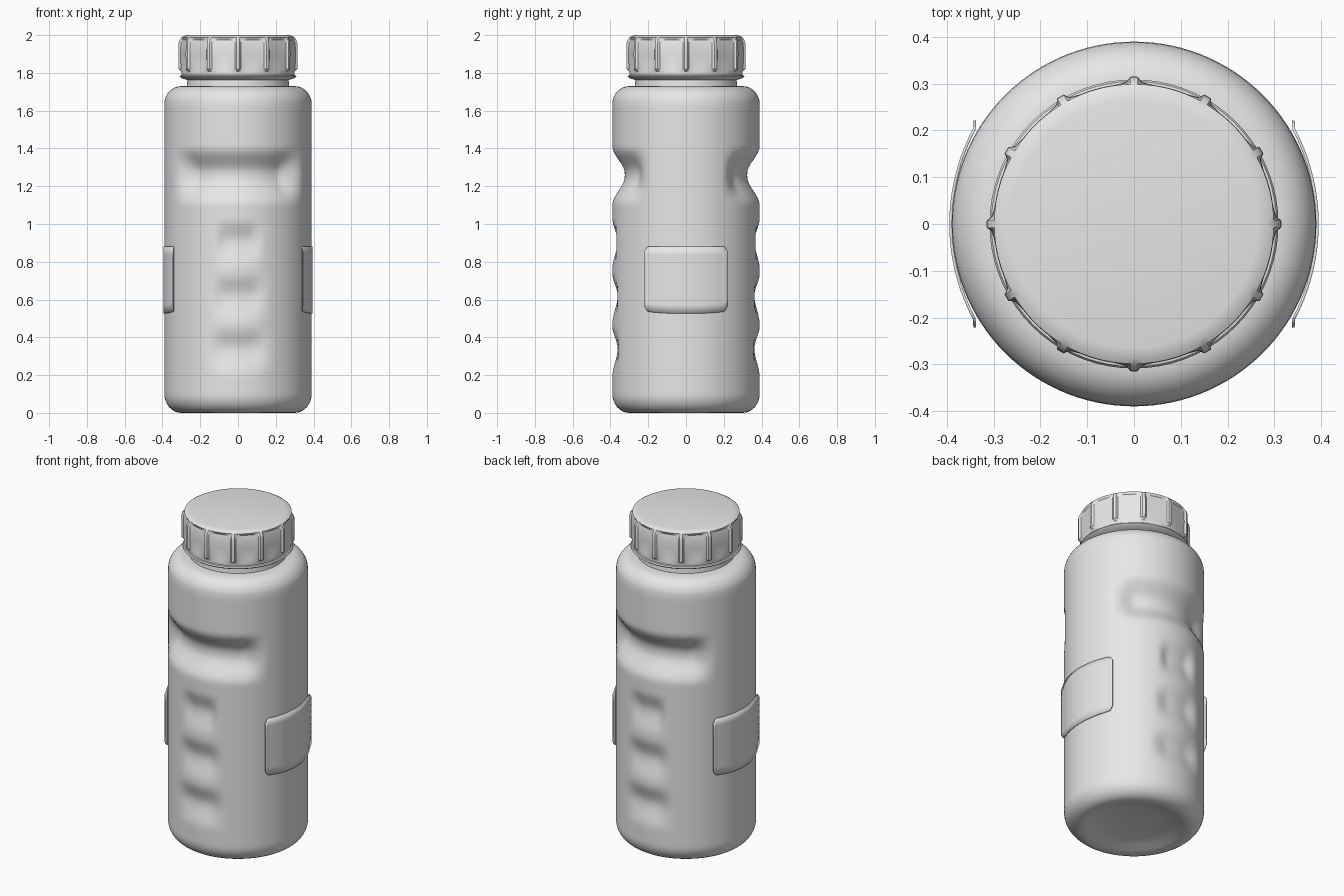
import bpy, bmesh, math
from math import sin, cos, pi, radians

cube = bpy.data.objects.get("Cube")
if cube:
    bpy.data.objects.remove(cube)

grey = bpy.data.materials.new("light_grey")
grey.use_nodes = True
grey.diffuse_color = (0.8, 0.8, 0.8, 1)
grey.node_tree.nodes["Principled BSDF"].inputs["Base Color"].default_value = (0.8, 0.8, 0.8, 1)


def finish(name, bm, angle):
    bmesh.ops.recalc_face_normals(bm, faces=bm.faces)
    mesh = bpy.data.meshes.new(name)
    bm.to_mesh(mesh)
    bm.free()
    mesh.materials.append(grey)
    obj = bpy.data.objects.new(name, mesh)
    bpy.context.collection.objects.link(obj)
    bpy.ops.object.select_all(action='DESELECT')
    obj.select_set(True)
    bpy.context.view_layer.objects.active = obj
    bpy.ops.object.shade_smooth_by_angle(angle=radians(angle))
    return obj


def lathe(name, profile, segs, shape=lambda r, z, a: r, angle=40):
    """Spin (radius, height) pairs, with the radius bent by shape()."""
    bm = bmesh.new()
    rings = []
    for r, z in profile:
        ring = []
        for i in range(segs):
            a = 2 * pi * i / segs
            q = shape(r, z, a)
            ring.append(bm.verts.new((q * cos(a), q * sin(a), z)))
        rings.append(ring)
    for low, high in zip(rings, rings[1:]):
        for i in range(segs):
            j = (i + 1) % segs
            bm.faces.new((low[i], low[j], high[j], high[i]))
    bm.faces.new(rings[0])
    bm.faces.new(rings[-1])
    return finish(name, bm, angle)


def fade(x, full, zero):
    t = min(1, max(0, (zero - x) / (zero - full)))
    return t * t * (3 - 2 * t)


# Body with a thumb groove and three finger dents on front and back
def grip(r, z, a):
    off = math.degrees(math.acos(min(1, abs(sin(a)))))
    groove = 0.066 * fade(z, 1.27, 1.41) * fade(-z, -1.25, -1.1) * fade(off, 38, 60)
    dent = 0
    for centre, width in ((0.91, 20), (0.62, 24), (0.34, 27)):
        dent += 0.028 * fade(z, centre, centre + 0.12) * fade(-z, -centre, -centre + 0.15) * fade(off, 9, width)
    return r - groove - dent


R = 0.39
profile = [(0.06, 0.035), (0.16, 0.032), (0.23, 0.02), (0.27, 0.005), (0.3, 0)]
profile += [(0.3 + 0.09 * sin(t * pi / 16), 0.1 - 0.1 * cos(t * pi / 16)) for t in range(1, 8)]
profile += [(R, 0.1 + 0.02 * i) for i in range(77)]
profile += [(0.3 + 0.09 * cos(t * pi / 16), 1.635 + 0.095 * sin(t * pi / 16)) for t in range(1, 9)]
profile += [(0.26, 1.732)]
lathe("bottle_body", profile, 120, grip)

# Neck with its flange
lathe("bottle_neck", [(0.272, 1.72), (0.268, 1.762), (0.3, 1.772), (0.309, 1.78),
                      (0.305, 1.787), (0.28, 1.792)], 72)


# Cap with twelve flat panels divided by thin ribs
def ribbed(r, z, a):
    if not 1.81 < z < 1.975:
        return r
    off = (math.degrees(a) + 15) % 30 - 15
    if abs(off) < 2:
        return r
    return (r - 0.007) * cos(radians(15)) / cos(radians(15 - abs(off)))


lathe("screw_cap", [(0.27, 1.785), (0.298, 1.79), (0.3, 1.808), (0.314, 1.82), (0.315, 1.9),
                    (0.314, 1.96), (0.309, 1.974), (0.299, 1.988), (0.285, 1.996),
                    (0.265, 2.0)], 240, ribbed, 35)

# Curved side panels with lips at both upright edges
for name, side in (("left_panel", 0), ("right_panel", pi)):
    bm = bmesh.new()
    cols, rows = 28, 8
    grid = []
    for i in range(cols + 1):
        t = 2 * i / cols - 1
        corner = 0.025 * max(0, (abs(t) - 0.9) / 0.1) ** 2
        low = 0.525 + 0.012 * t * t + corner
        high = 0.882 - corner
        r = 0.392 + 0.006 * t * t + (0.008 if abs(t) > 0.95 else 0)
        a = side + t * radians(33)
        grid.append([bm.verts.new((r * cos(a), r * sin(a), low + (high - low) * j / rows))
                     for j in range(rows + 1)])
    for left, right in zip(grid, grid[1:]):
        for j in range(rows):
            bm.faces.new((left[j], right[j], right[j + 1], left[j + 1]))
    panel = finish(name, bm, 30)
    solid = panel.modifiers.new("thickness", 'SOLIDIFY')
    solid.thickness = 0.006
    solid.offset = 0
